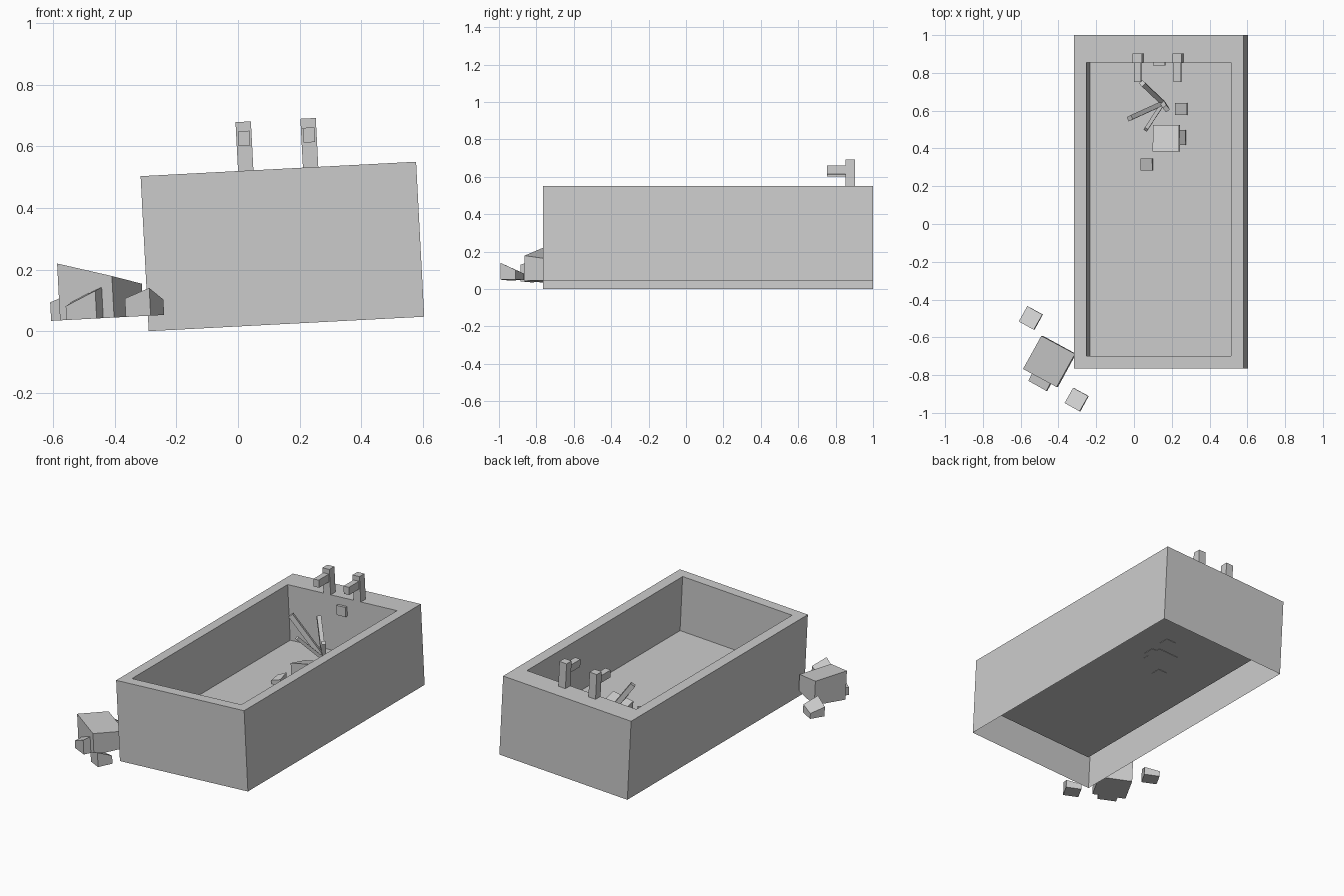
import bpy, bmesh, math
from mathutils import Matrix, Vector

if "Cube" in bpy.data.objects:
    bpy.data.objects.remove(bpy.data.objects["Cube"])

# Everything sits in one frame, tilted 3 degrees about the tub's lower left edge
TILT = Matrix.Translation((-0.29, 0, 0)) @ Matrix.Rotation(math.radians(-3), 4, 'Y')


def finish(name, bm):
    bmesh.ops.recalc_face_normals(bm, faces=bm.faces)
    bm.transform(TILT)
    mesh = bpy.data.meshes.new(name)
    bm.to_mesh(mesh)
    bm.free()
    obj = bpy.data.objects.new(name, mesh)
    bpy.context.collection.objects.link(obj)
    return obj


def box(name, lo, hi):
    lo, hi = Vector(lo), Vector(hi)
    bm = bmesh.new()
    bmesh.ops.create_cube(bm, size=1, matrix=Matrix.Translation((lo + hi) / 2)
                          @ Matrix.Diagonal((*(hi - lo), 1)))
    return finish(name, bm)


def wedge(name, frame, x0, x1, y0, y1, heights):
    """Block with a flat base and a slanted top given by four corner heights."""
    bm = bmesh.new()
    plan = [(x0, y0), (x1, y0), (x1, y1), (x0, y1)]
    low = [bm.verts.new((x, y, 0)) for x, y in plan]
    top = [bm.verts.new((x, y, h)) for (x, y), h in zip(plan, heights)]
    bm.faces.new(low)
    bm.faces.new(top)
    for i in range(4):
        j = (i + 1) % 4
        bm.faces.new((low[i], low[j], top[j], top[i]))
    bm.transform(frame)
    return finish(name, bm)


def stick(name, start, end, width, depth):
    start, end = Vector(start), Vector(end)
    d = end - start
    bm = bmesh.new()
    bmesh.ops.create_cube(bm, size=1, matrix=Matrix.Translation((start + end) / 2)
                          @ d.to_track_quat('Z', 'Y').to_matrix().to_4x4()
                          @ Matrix.Diagonal((width, depth, d.length, 1)))
    return finish(name, bm)


# Tub: outer skirt open underneath, rim, basin walls and basin floor
FLOOR, RIM = 0.157, 0.504
bm = bmesh.new()


def ring(x0, x1, y0, y1, z):
    return [bm.verts.new(p) for p in ((x0, y0, z), (x1, y0, z), (x1, y1, z), (x0, y1, z))]


rings = [ring(0, 0.896, -0.765, 1, 0), ring(0, 0.896, -0.765, 1, RIM),
         ring(0.065, 0.831, -0.70, 0.855, RIM), ring(0.065, 0.831, -0.70, 0.855, FLOOR)]
for a, b in zip(rings, rings[1:]):
    for i in range(4):
        j = (i + 1) % 4
        bm.faces.new((a[i], a[j], b[j], b[i]))
bm.faces.new(rings[-1])
finish("tub", bm)

# Taps on the rear rim
for side, x in (("left", 0.342), ("right", 0.553)):
    box(side + "_tap_post", (x - 0.025, 0.853, RIM), (x + 0.025, 0.903, 0.663))
    box(side + "_tap_spout", (x - 0.019, 0.753, 0.585), (x + 0.019, 0.855, 0.633))

# Overflow plate on the rear basin wall
box("overflow_plate", (0.415, 0.838, 0.395), (0.478, 0.857, 0.455))

# Two bath toys, the inner one smaller and turned
for label, pos, angle, scale in (("outer", (-0.15, -0.7275, 0.05), 241.4, 1.0),
                                 ("inner", (0.473, 0.455, FLOOR - 0.002), 0, 0.7)):
    frame = (Matrix.Translation(pos) @ Matrix.Rotation(math.radians(angle), 4, 'Z')
             @ Matrix.Scale(scale, 4))
    wedge(label + "_toy_body", frame, -0.1, 0.1, -0.1, 0.1, (0.155, 0.185, 0.135, 0.105))
    wedge(label + "_toy_head", frame, 0.06, 0.145, -0.052, 0.06, (0.07, 0.045, 0.09, 0.11))
    for part, x, y in (("right", -0.153, -0.2), ("left", 0.11, 0.22)):
        wedge(f"{label}_toy_{part}_foot", frame, x - 0.046, x + 0.046, y - 0.046, y + 0.046,
              (0.035, 0.06, 0.09, 0.05))

# Fan of sticks standing in the basin
base = (0.455, 0.64, 0.20)
for i, (tip, w, d) in enumerate((((0.355, 0.745, 0.41), 0.025, 0.03),
                                 ((0.293, 0.56, 0.475), 0.025, 0.03),
                                 ((0.372, 0.50, 0.37), 0.02, 0.02),
                                 ((0.478, 0.61, 0.32), 0.025, 0.03))):
    stick(f"stick_{i + 1}", base, tip, w, d)
